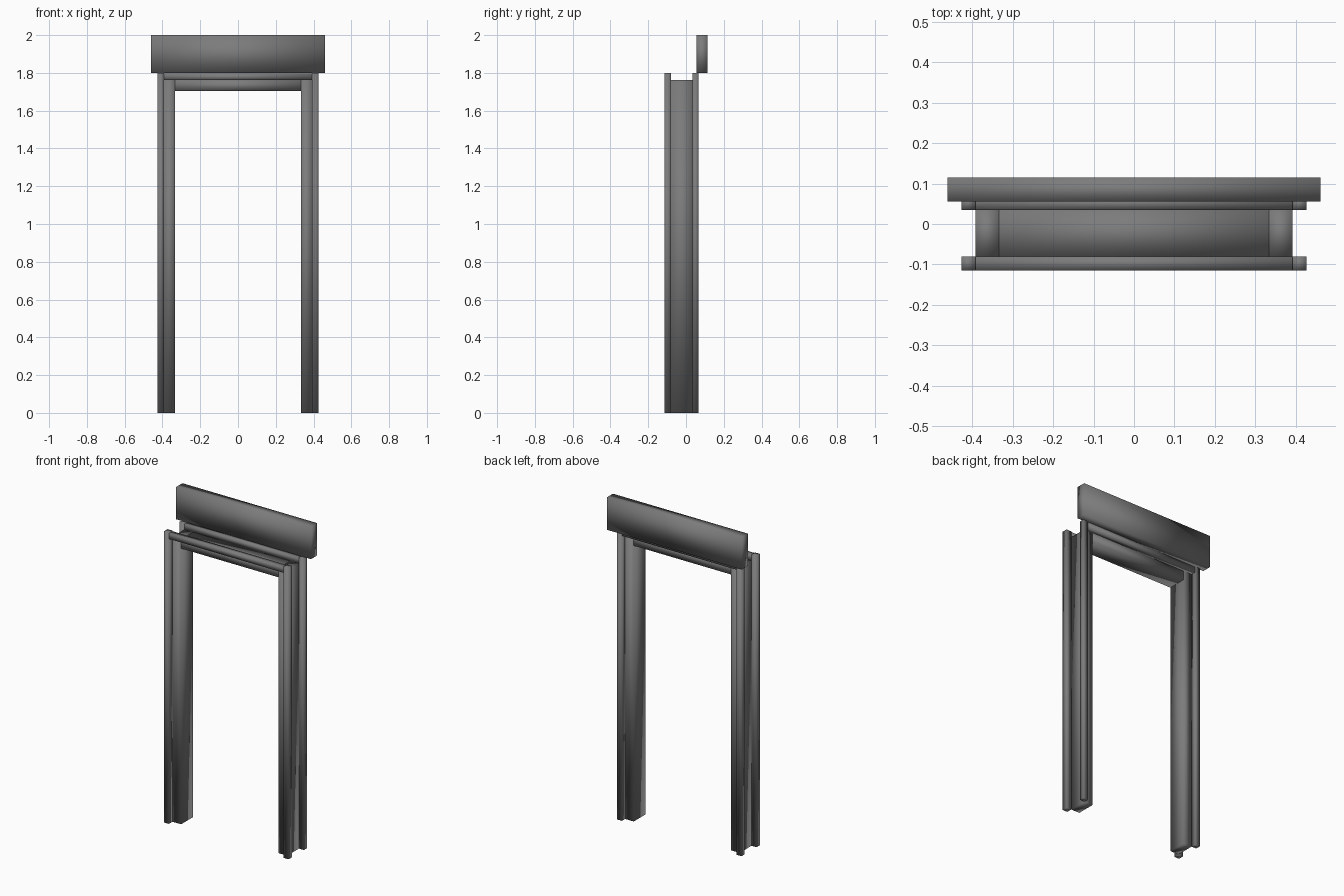
import bpy
import bmesh

cube = bpy.data.objects.get("Cube")
if cube:
    bpy.data.objects.remove(cube, do_unlink=True)

grey = bpy.data.materials.new("dark_grey")
grey.use_nodes = True
COLOUR = (0.2, 0.2, 0.2, 1)
grey.diffuse_color = COLOUR
grey.node_tree.nodes["Principled BSDF"].inputs["Base Color"].default_value = COLOUR


def box(name, xs, ys, zs):
    """Smooth-shaded box spanning the given ranges."""
    bm = bmesh.new()
    bmesh.ops.create_cube(bm, size=1)
    for v in bm.verts:
        v.co = [r[0] if c < 0 else r[1] for c, r in zip(v.co, (xs, ys, zs))]
    for f in bm.faces:
        f.smooth = True
    mesh = bpy.data.meshes.new(name)
    bm.to_mesh(mesh)
    bm.free()
    mesh.materials.append(grey)
    obj = bpy.data.objects.new(name, mesh)
    bpy.context.collection.objects.link(obj)
    return obj


INNER, OUTER, EDGE = 0.333, 0.392, 0.426
DEPTH = (-0.08, 0.035)
TRIMS = {"front": (-0.115, -0.08), "back": (0.035, 0.066)}

# Jambs and the trim posts at their outer corners
for side, s in (("left", 1), ("right", -1)):
    box(side + "_jamb", sorted((s * INNER, s * OUTER)), DEPTH, (0, 1.762))
    for face, ys in TRIMS.items():
        box(f"{side}_{face}_trim_post", sorted((s * OUTER, s * EDGE)), ys, (0, 1.8))

# Lintel between the jambs, trim rails between the posts
box("lintel", (-INNER, INNER), DEPTH, (1.705, 1.762))
for face, ys in TRIMS.items():
    box(face + "_trim_rail", (-OUTER, OUTER), ys, (1.762, 1.796))

# Header board over the back trim
box("header_board", (-0.461, 0.461), (0.055, 0.115), (1.8, 2.0))
